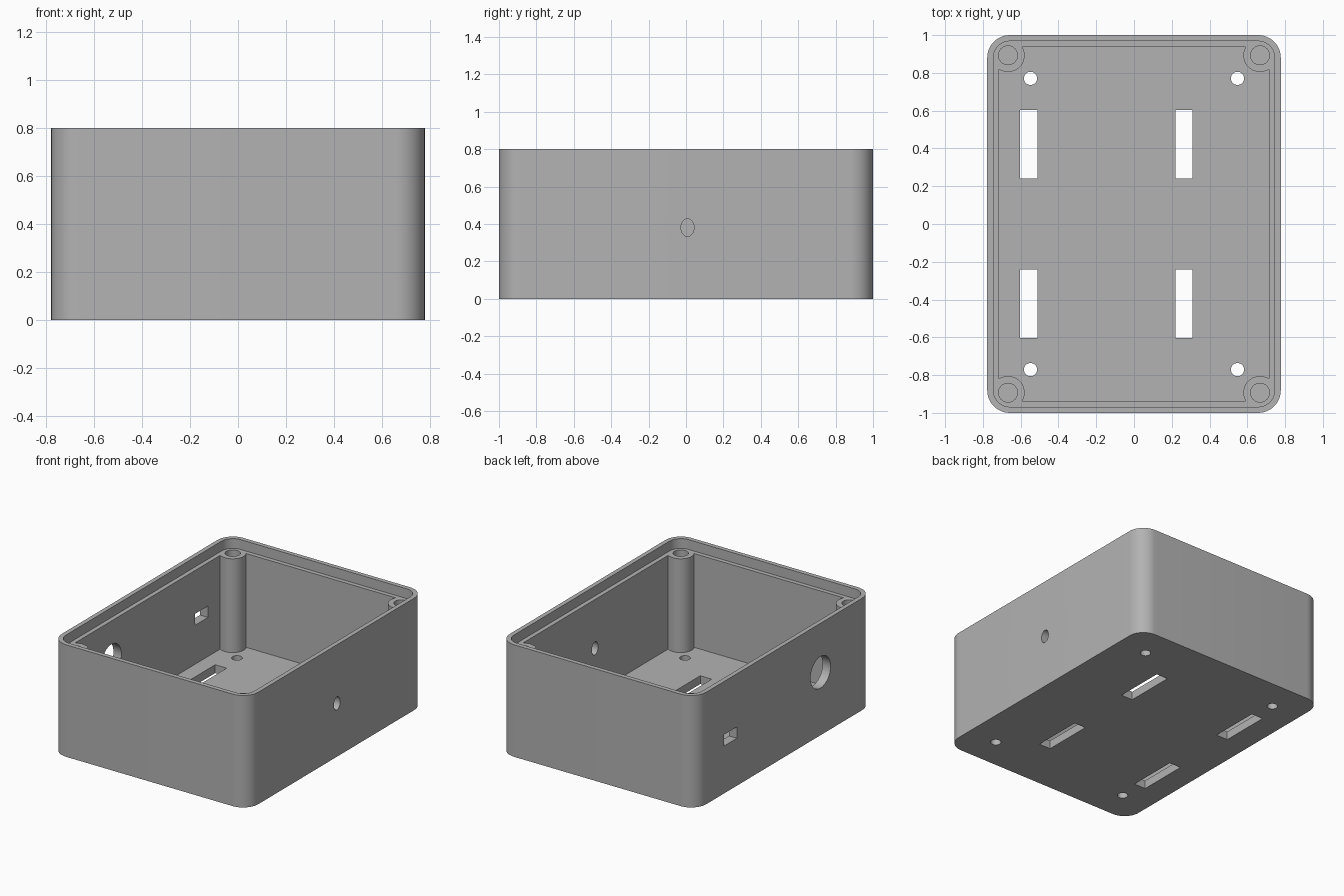
import bpy, bmesh, math

if "Cube" in bpy.data.objects:
    bpy.data.objects.remove(bpy.data.objects["Cube"])

HX, HY, H = 0.777, 1.0, 0.8       # half width, half depth, height
FLOOR, LEDGE = 0.06, 0.73         # floor top, ledge height inside the rim
CORNER = 0.12

grey = bpy.data.materials.new("light grey plastic")
grey.diffuse_color = (0.45, 0.45, 0.45, 1)
grey.use_nodes = True
grey.node_tree.nodes["Principled BSDF"].inputs["Base Color"].default_value = grey.diffuse_color


def prism(name, outline, z0, z1):
    """Extrude a flat outline between two heights."""
    bm = bmesh.new()
    base = bm.faces.new([bm.verts.new((x, y, z0)) for x, y in outline])
    ext = bmesh.ops.extrude_face_region(bm, geom=[base])
    for v in ext["geom"]:
        if isinstance(v, bmesh.types.BMVert):
            v.co.z = z1
    bmesh.ops.recalc_face_normals(bm, faces=bm.faces)
    mesh = bpy.data.meshes.new(name)
    bm.to_mesh(mesh)
    bm.free()
    mesh.materials.append(grey)
    ob = bpy.data.objects.new(name, mesh)
    bpy.context.collection.objects.link(ob)
    return ob


def rounded(inset, seg=12):
    r = CORNER - inset
    pts = []
    for k, (sx, sy) in enumerate([(1, 1), (-1, 1), (-1, -1), (1, -1)]):
        for i in range(seg + 1):
            a = math.pi / 2 * (k + i / seg)
            pts.append((sx * (HX - CORNER) + r * math.cos(a),
                        sy * (HY - CORNER) + r * math.sin(a)))
    return pts


def ellipse(cx, cy, rx, ry, n=40):
    return [(cx + rx * math.cos(2 * math.pi * i / n),
             cy + ry * math.sin(2 * math.pi * i / n)) for i in range(n)]


def rect(x0, x1, y0, y1):
    return [(x0, y0), (x1, y0), (x1, y1), (x0, y1)]


def combine(tool, op="DIFFERENCE"):
    """Apply one boolean to the case and discard the tool."""
    mod = case.modifiers.new(tool.name, "BOOLEAN")
    mod.operation, mod.object, mod.solver = op, tool, "EXACT"
    bpy.context.view_layer.objects.active = case
    bpy.ops.object.modifier_apply(modifier=mod.name)
    bpy.data.objects.remove(tool)


def side_cut(outline, x0, x1):
    """Cut an outline given as (y, z) through a side wall."""
    tool = prism("side_cutter", outline, x0, x1)
    for v in tool.data.vertices:
        y, z, x = v.co
        v.co = (x, y, z)
    combine(tool)


# Case shell with its cavity
case = prism("enclosure_case", rounded(0), 0, H)
combine(prism("cavity_cutter", rounded(0.063), FLOOR, 1))

# Corner screw posts, then the recessed lid ledge
corners = [(sx, sy) for sx in (-1, 1) for sy in (-1, 1)]
for sx, sy in corners:
    combine(prism("screw_post", ellipse(sx * 0.667, sy * 0.893, 0.088, 0.088),
                  0.03, LEDGE + 0.02), "UNION")
combine(prism("ledge_cutter", rounded(0.032), LEDGE, 1))

# Screw bores, floor mounting holes and floor slots
for sx, sy in corners:
    combine(prism("bore_cutter", ellipse(sx * 0.667, sy * 0.893, 0.05, 0.05, 32), 0.065, 1))
    combine(prism("mount_cutter", ellipse(sx * 0.548, sy * 0.771, 0.035, 0.035, 32), -0.1, 0.2))
    x0 = -0.603 if sx < 0 else 0.219
    y0, y1 = sorted((sy * 0.242, sy * 0.604))
    combine(prism("slot_cutter", rect(x0, x0 + 0.091, y0, y1), -0.1, 0.2))

# Side openings: oval on the right, round and rectangular on the left
side_cut(ellipse(0.008, 0.381, 0.035, 0.047), 0.6, 0.9)
side_cut(ellipse(-0.409, 0.45, 0.113, 0.113, 48), -0.9, -0.6)
side_cut(rect(0.535, 0.681, 0.339, 0.42), -0.9, -0.6)

# Smooth curved walls, crisp edges
bpy.ops.object.select_all(action="DESELECT")
case.select_set(True)
bpy.context.view_layer.objects.active = case
bpy.ops.object.shade_smooth_by_angle(angle=math.radians(30))
